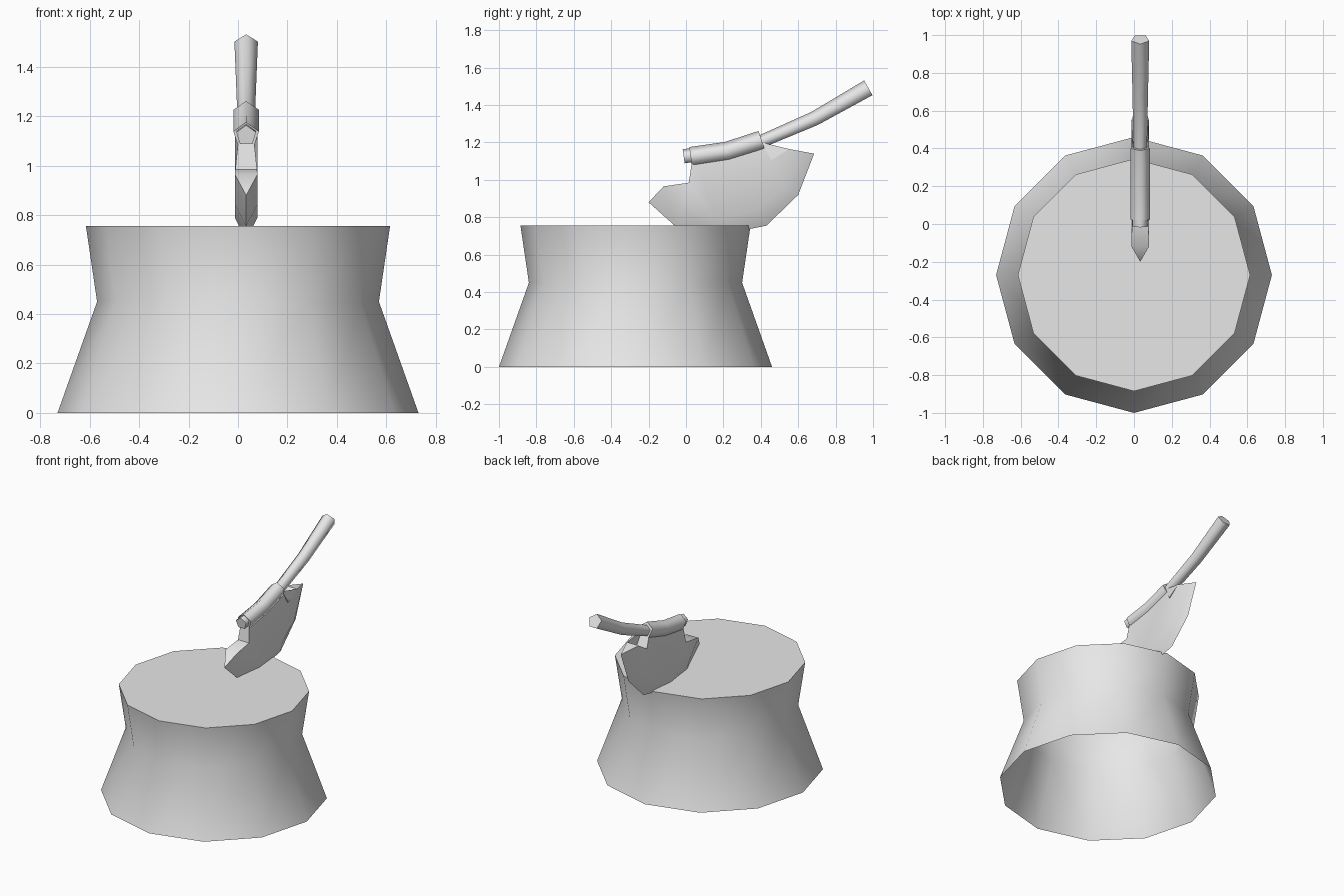
import bpy, bmesh, math
from mathutils import Vector

if "Cube" in bpy.data.objects:
    bpy.data.objects.remove(bpy.data.objects["Cube"], do_unlink=True)

grey = bpy.data.materials.new("light_grey")
grey.use_nodes = True
grey.diffuse_color = (0.8, 0.8, 0.8, 1)
grey.node_tree.nodes["Principled BSDF"].inputs["Base Color"].default_value = (0.8, 0.8, 0.8, 1)

AXE_X = 0.033


def finish(name, bm, location, angle, recalc=True):
    if recalc:
        bmesh.ops.recalc_face_normals(bm, faces=bm.faces)
    mesh = bpy.data.meshes.new(name)
    bm.to_mesh(mesh)
    bm.free()
    mesh.materials.append(grey)
    obj = bpy.data.objects.new(name, mesh)
    obj.location = location
    bpy.context.collection.objects.link(obj)
    bpy.ops.object.select_all(action="DESELECT")
    obj.select_set(True)
    bpy.context.view_layer.objects.active = obj
    bpy.ops.object.shade_smooth_by_angle(angle=math.radians(angle))
    return obj


def bridge(bm, rings):
    for a, b in zip(rings, rings[1:]):
        n = len(a)
        for i in range(n):
            j = (i + 1) % n
            bm.faces.new((a[i], a[j], b[j], b[i]))


def stump():
    # Flared trunk with a waist, capped on top and open underneath
    bm = bmesh.new()
    rings = []
    for radius, z in ((0.73, 0), (0.57, 0.45), (0.615, 0.755)):
        rings.append([bm.verts.new((radius * math.cos(k * math.tau / 12),
                                    radius * math.sin(k * math.tau / 12), z))
                      for k in range(12)])
    bridge(bm, rings)
    bm.faces.new(rings[-1])
    finish("stump", bm, (0, -0.27, 0), 45, recalc=False)


def pentagon_tube(name, path):
    # Five-sided tube along a (y, z, radius) path, with its ridge on top
    bm = bmesh.new()
    pts = [Vector((0, y, z)) for y, z, r in path]
    rings = []
    for i, p in enumerate(pts):
        tangent = (pts[min(i + 1, len(pts) - 1)] - pts[max(i - 1, 0)]).normalized()
        side = Vector((1, 0, 0))
        up = side.cross(tangent)
        r = path[i][2]
        rings.append([bm.verts.new(p + r * (math.sin(k * math.tau / 5) * side
                                            + math.cos(k * math.tau / 5) * up))
                      for k in range(5)])
    bridge(bm, rings)
    bm.faces.new(rings[0])
    bm.faces.new(rings[-1])
    finish(name, bm, (AXE_X, 0, 0), 75)


def blade():
    # Thick core outline as (y, z, half thickness), sharpened towards the edge
    neck_front = [(0.035, 1.12, 0.03), (0.015, 0.985, 0.044)]
    shoulder = [(-0.12, 0.965, 0.046), (-0.02, 0.845, 0.046), (0.16, 0.79, 0.046),
                (0.38, 0.84, 0.046), (0.52, 0.96, 0.046), (0.55, 1.165, 0.046)]
    neck_back = [(0.455, 1.105, 0.044), (0.405, 1.2, 0.03)]
    edge = [(-0.2, 0.88), (-0.06, 0.755), (0.15, 0.7),
            (0.43, 0.755), (0.6, 0.92), (0.685, 1.14)]
    outline = neck_front + shoulder + neck_back
    bm = bmesh.new()
    tip = [bm.verts.new((0, y, z)) for y, z in edge]
    sides = []
    for s in (-1, 1):
        core = [bm.verts.new((s * t, y, z)) for y, z, t in outline]
        cheek = bm.faces.new(core)
        bmesh.ops.triangulate(bm, faces=[cheek])
        for i in range(len(tip) - 1):
            bm.faces.new((core[i + 2], core[i + 3], tip[i + 1], tip[i]))
        sides.append(core)
    # Top and neck walls, plus the pointed ends of the cutting edge
    a, b = sides
    n = len(outline)
    for i in (0, 1, n - 3, n - 2, n - 1):
        j = (i + 1) % n
        bm.faces.new((a[i], a[j], b[j], b[i]))
    bm.faces.new((a[2], b[2], tip[0]))
    bm.faces.new((a[n - 3], b[n - 3], tip[-1]))
    finish("axe_blade", bm, (AXE_X, 0, 0), 40)


stump()
pentagon_tube("axe_handle", [(-0.012, 1.122, 0.042), (0.2, 1.152, 0.04), (0.41, 1.205, 0.038),
                             (0.69, 1.325, 0.043), (0.977, 1.488, 0.05)])
pentagon_tube("axe_socket", [(0.025, 1.122, 0.054), (0.22, 1.15, 0.054), (0.405, 1.21, 0.054)])
blade()
